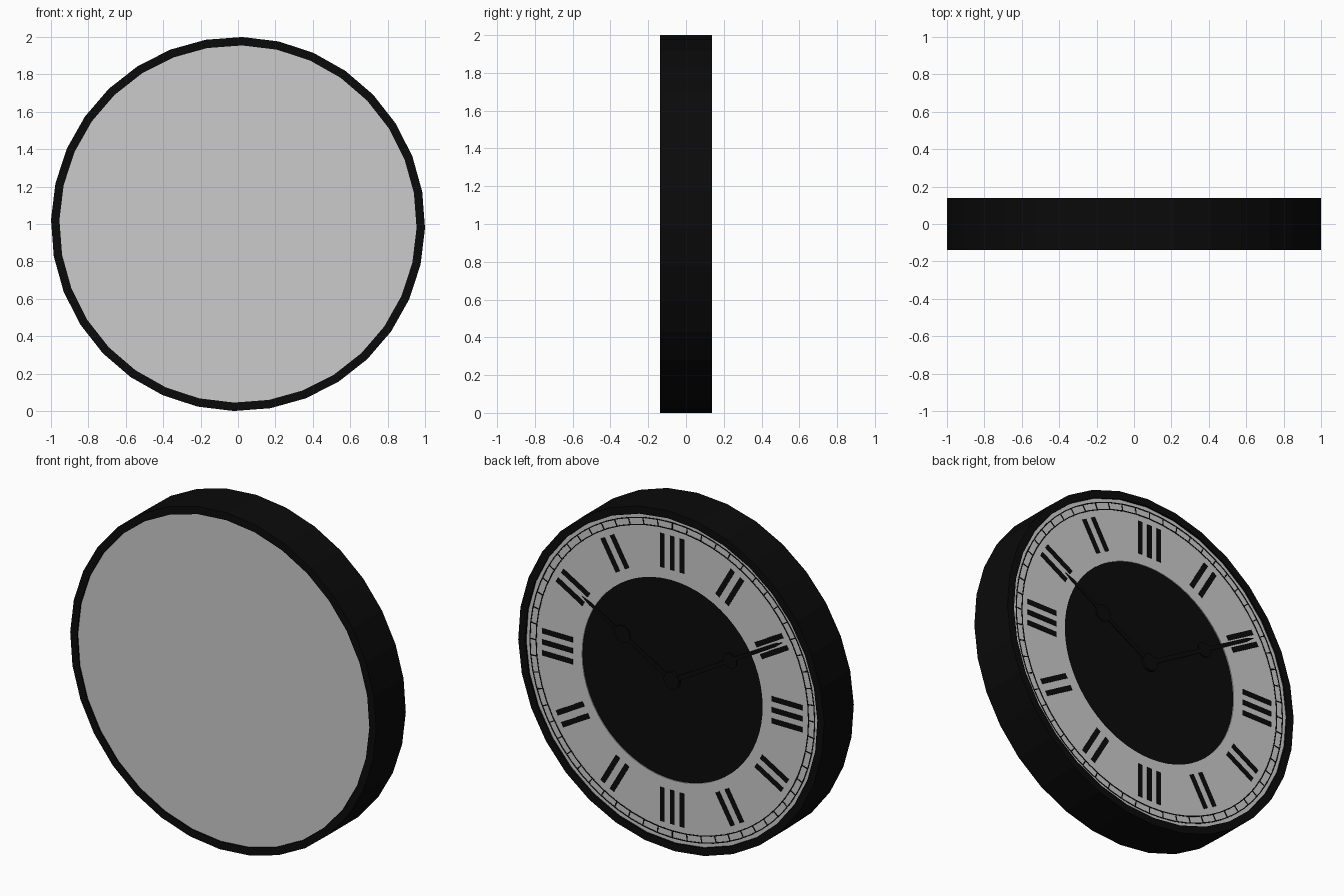
import bpy, bmesh
from math import sin, cos, pi, radians, hypot

if "Cube" in bpy.data.objects:
    bpy.data.objects.remove(bpy.data.objects["Cube"])

black = bpy.data.materials.new("black")
black.diffuse_color = (0.003, 0.003, 0.003, 1)
black.use_nodes = True
black.node_tree.nodes["Principled BSDF"].inputs["Base Color"].default_value = black.diffuse_color
SIDES, TURN = 32, radians(-1.3)


def finish(name, bm, mat):
    bmesh.ops.recalc_face_normals(bm, faces=bm.faces)
    me = bpy.data.meshes.new(name)
    bm.to_mesh(me)
    bm.free()
    ob = bpy.data.objects.new(name, me)
    bpy.context.collection.objects.link(ob)
    if mat:
        me.materials.append(mat)
    return ob


def circle(r, n, turn=0.0):
    return [(r * cos(turn + 2 * pi * i / n), r * sin(turn + 2 * pi * i / n)) for i in range(n)]


def add_prism(bm, pts, y0, y1):
    """Solid plate: outline in x/z about the dial centre, thick along y."""
    a = [bm.verts.new((x, y0, 1 + z)) for x, z in pts]
    b = [bm.verts.new((x, y1, 1 + z)) for x, z in pts]
    bm.faces.new(a)
    bm.faces.new(b[::-1])
    for i in range(len(pts)):
        j = (i + 1) % len(pts)
        bm.faces.new((a[i], a[j], b[j], b[i]))


def add_ring(bm, r_in, r_out, n, y0, y1, turn=0.0):
    loops = [[bm.verts.new((x, y, 1 + z)) for x, z in circle(r, n, turn)]
             for r, y in ((r_in, y0), (r_out, y0), (r_out, y1), (r_in, y1))]
    for k in range(4):
        p, q = loops[k], loops[(k + 1) % 4]
        for i in range(n):
            j = (i + 1) % n
            bm.faces.new((p[i], p[j], q[j], q[i]))


def dial(pts, angle):
    """Place (sideways, radial) points at a clockwise angle, seen from the back."""
    return [(-(r * sin(angle) + s * cos(angle)), r * cos(angle) - s * sin(angle)) for s, r in pts]


def bar(s, width, r0, r1):
    h = width / 2
    return [(s - h, r0), (s + h, r0), (s + h, r1), (s - h, r1)]


# Case rim
bm = bmesh.new()
add_ring(bm, 0.955, 1.0, SIDES, -0.138, 0.138, TURN)
finish("case_rim", bm, black)

# Plain front panel
bm = bmesh.new()
add_prism(bm, circle(0.956, SIDES, TURN), -0.130, -0.115)
finish("front_panel", bm, None)

# Pale dial ring and dark centre on the back
bm = bmesh.new()
add_ring(bm, 0.59, 0.956, 64, 0.105, 0.127, TURN)
finish("dial_ring", bm, None)
bm = bmesh.new()
add_prism(bm, circle(0.595, 64), 0.10, 0.122)
finish("dial_centre", bm, black)

# Minute track: two thin rings and sixty ticks
bm = bmesh.new()
for r in (0.89, 0.93):
    add_ring(bm, r - 0.003, r + 0.003, 64, 0.126, 0.129)
for i in range(60):
    add_prism(bm, dial(bar(0, 0.006, 0.89, 0.93), i * pi / 30), 0.126, 0.129)
finish("minute_track", bm, black)

# Hour markers: plain bars, three at the quarters and two elsewhere
bm = bmesh.new()
for h in range(12):
    offsets = (-0.065, 0, 0.065) if h % 3 == 0 else (-0.035, 0.035)
    for s in offsets:
        add_prism(bm, dial(bar(s, 0.03, 0.65, 0.85), h * pi / 6), 0.126, 0.130)
finish("hour_markers", bm, black)


# Hands: tapered blade with a round boss along its length
def hand(name, angle, boss_r, boss_size, tip, y0, y1):
    bm = bmesh.new()
    blade = [(-0.014, 0), (0.014, 0), (0.010, tip - 0.06), (0, tip), (-0.010, tip - 0.06)]
    add_prism(bm, dial(blade, angle), y0, y1)
    boss = [(s, r + boss_r) for s, r in circle(boss_size, 24)]
    add_prism(bm, dial(boss, angle), y0, y1)
    finish(name, bm, black)


hand("hour_hand", radians(-60), 0.375, 0.05, 0.68, 0.128, 0.132)
hand("minute_hand", radians(60), 0.44, 0.045, 0.84, 0.132, 0.136)

# Hub
bm = bmesh.new()
add_prism(bm, circle(0.05, 24), 0.12, 0.138)
finish("hand_hub", bm, black)
